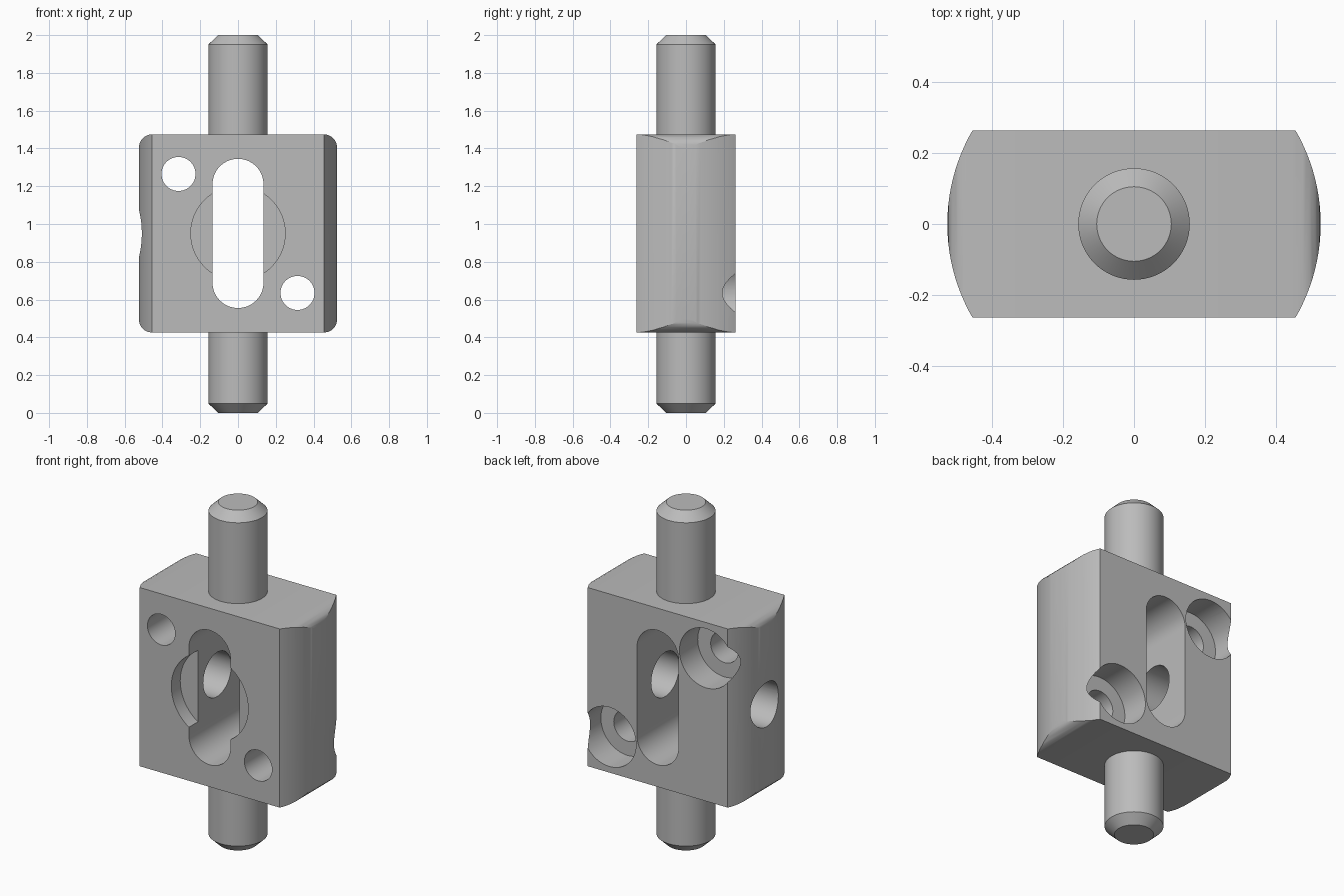
import bpy, bmesh, math
from mathutils import Matrix, Vector

cube = bpy.data.objects.get("Cube")
if cube:
    bpy.data.objects.remove(cube, do_unlink=True)

MID = 0.95          # height of the block centre
HALF = 0.525        # half height and half width of the block
DEPTH = 0.2625      # half thickness of the block

steel = bpy.data.materials.new("grey steel")
steel.use_nodes = True
steel.diffuse_color = (0.5, 0.5, 0.5, 1)
steel.node_tree.nodes["Principled BSDF"].inputs["Base Color"].default_value = (0.5, 0.5, 0.5, 1)


def make_object(name, bm):
    bmesh.ops.recalc_face_normals(bm, faces=bm.faces)
    mesh = bpy.data.meshes.new(name)
    bm.to_mesh(mesh)
    bm.free()
    mesh.materials.append(steel)
    obj = bpy.data.objects.new(name, mesh)
    bpy.context.collection.objects.link(obj)
    return obj


def cylinder(name, start, end, radius, end_radius=None, sides=64):
    """Cylinder or cone between two points."""
    a, b = Vector(start), Vector(end)
    axis = b - a
    turn = axis.to_track_quat('Z', 'Y').to_matrix().to_4x4()
    bm = bmesh.new()
    bmesh.ops.create_cone(bm, cap_ends=True, segments=sides, radius1=radius,
                          radius2=radius if end_radius is None else end_radius,
                          depth=axis.length,
                          matrix=Matrix.Translation((a + b) / 2) @ turn)
    return make_object(name, bm)


def rounded_slab(name, half_x, half_z, radius, half_y, steps):
    """Rounded rectangle in the xz plane, extruded along y."""
    bm = bmesh.new()
    ring = []
    for corner, (sx, sz) in enumerate(((1, 1), (-1, 1), (-1, -1), (1, -1))):
        for i in range(steps + 1):
            a = math.pi / 2 * (corner + i / steps)
            ring.append(bm.verts.new((sx * (half_x - radius) + radius * math.cos(a), -half_y,
                                      MID + sz * (half_z - radius) + radius * math.sin(a))))
    bmesh.ops.remove_doubles(bm, verts=ring, dist=1e-5)
    face = bm.faces.new(sorted(bm.verts, key=lambda v: ring.index(v)))
    grown = bmesh.ops.extrude_face_region(bm, geom=[face])
    bmesh.ops.translate(bm, vec=(0, 2 * half_y, 0),
                        verts=[g for g in grown["geom"] if isinstance(g, bmesh.types.BMVert)])
    return make_object(name, bm)


def combine(target, other, operation):
    """Apply a boolean and discard the helper."""
    other.hide_render = True
    mod = target.modifiers.new("bool", 'BOOLEAN')
    mod.object, mod.operation, mod.solver = other, operation, 'EXACT'
    graph = bpy.context.evaluated_depsgraph_get()
    mesh = bpy.data.meshes.new_from_object(target.evaluated_get(graph))
    target.modifiers.clear()
    target.data = mesh
    bpy.data.objects.remove(other, do_unlink=True)


def smooth(obj):
    bpy.ops.object.select_all(action='DESELECT')
    obj.select_set(True)
    bpy.context.view_layer.objects.active = obj
    bpy.ops.object.shade_smooth_by_angle(angle=math.radians(25))


# Block: flat slab with rounded corners and barrel-shaped sides
block = rounded_slab("block", HALF, HALF, 0.07, DEPTH, 5)
combine(block, cylinder("barrel", (0, 0, 0), (0, 0, 2), HALF + 0.0005, sides=128), 'INTERSECT')

# Long slot through the block and round recess on the front
combine(block, rounded_slab("slot", 0.135, 0.395, 0.135, 0.5, 16), 'DIFFERENCE')
combine(block, cylinder("recess", (0, -0.5, MID), (0, -DEPTH + 0.083, MID), 0.25), 'DIFFERENCE')

# Cross bore, open on the right side and blind on the left
combine(block, cylinder("cross_bore", (-0.8, 0, MID), (0.35, 0, MID), 0.13), 'DIFFERENCE')

# Diagonal pair of screw holes, counterbored from the back
for s in (-1, 1):
    x, z = s * 0.315, MID - s * 0.315
    combine(block, cylinder("screw_hole", (x, -0.5, z), (x, 0.5, z), 0.09), 'DIFFERENCE')
    combine(block, cylinder("counterbore", (x, DEPTH - 0.17, z), (x, 0.5, z), 0.174), 'DIFFERENCE')
smooth(block)

# Chamfered pins above and below
for name, root, tip, d in (("upper_pin", 1.4, 2.0, 1), ("lower_pin", 0.5, 0.0, -1)):
    shoulder = tip - d * 0.05
    pin = cylinder(name, (0, 0, root), (0, 0, shoulder), 0.157)
    cone = cylinder("chamfer", (0, 0, shoulder), (0, 0, tip), 0.157, 0.105)
    combine(pin, cone, 'UNION')
    smooth(pin)
